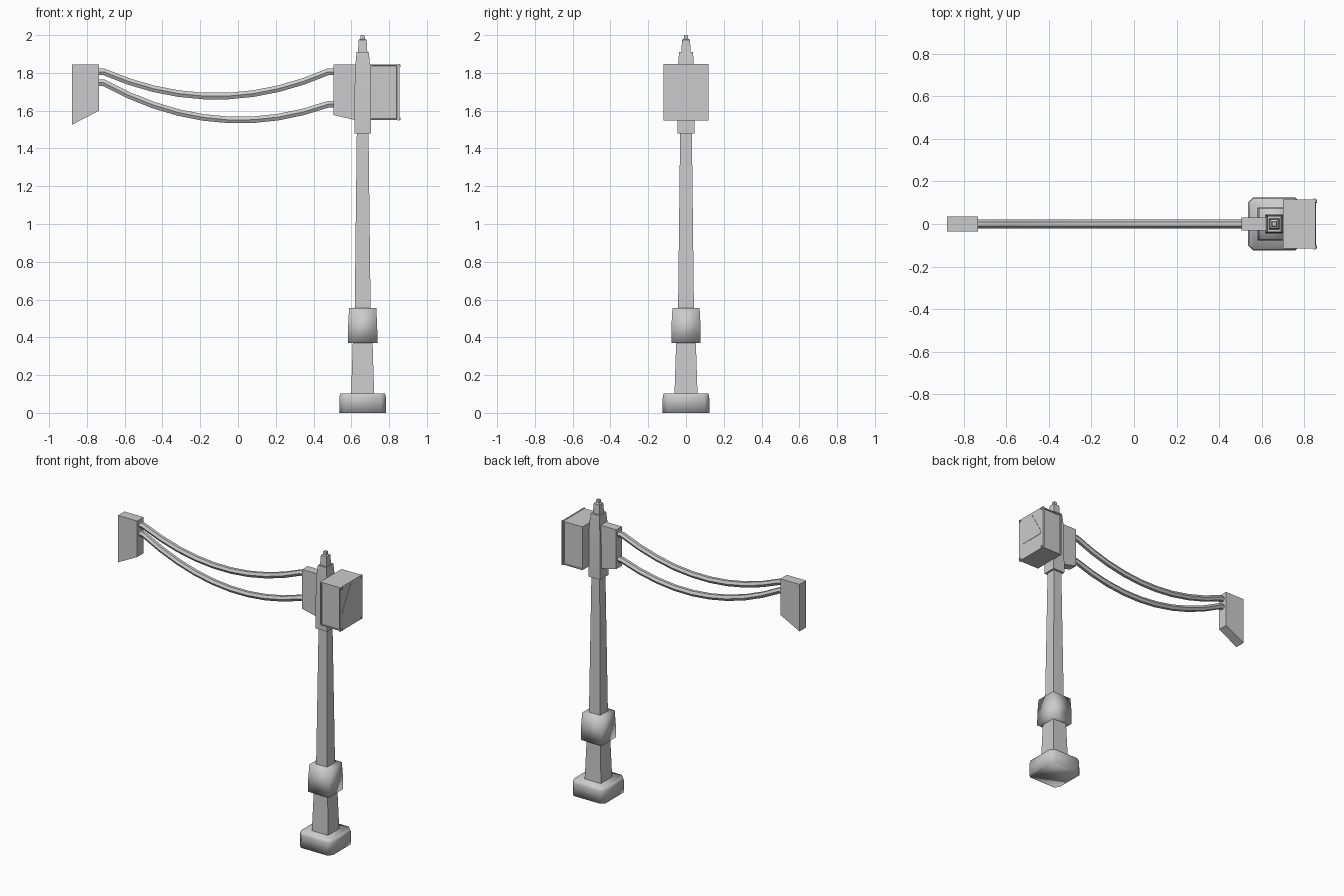
import bpy, bmesh, math
from mathutils import Vector

if "Cube" in bpy.data.objects:
    bpy.data.objects.remove(bpy.data.objects["Cube"], do_unlink=True)

GREY = (0.6, 0.6, 0.6, 1)
metal = bpy.data.materials.new("painted grey metal")
metal.use_nodes = True
metal.diffuse_color = GREY
metal.node_tree.nodes["Principled BSDF"].inputs["Base Color"].default_value = GREY

POLE_X = 0.66


def finish(name, bm, smooth=None):
    bmesh.ops.recalc_face_normals(bm, faces=bm.faces)
    mesh = bpy.data.meshes.new(name)
    bm.to_mesh(mesh)
    bm.free()
    mesh.materials.append(metal)
    obj = bpy.data.objects.new(name, mesh)
    bpy.context.collection.objects.link(obj)
    if smooth:
        bpy.ops.object.select_all(action="DESELECT")
        obj.select_set(True)
        bpy.context.view_layer.objects.active = obj
        bpy.ops.object.shade_smooth_by_angle(angle=math.radians(smooth))
    return obj


def loft(bm, rings):
    """Skin a list of equal-sized point rings and cap both ends."""
    rows = [[bm.verts.new(p) for p in ring] for ring in rings]
    n = len(rows[0])
    for a, b in zip(rows, rows[1:]):
        for i in range(n):
            j = (i + 1) % n
            bm.faces.new((a[i], a[j], b[j], b[i]))
    bm.faces.new(rows[0][::-1])
    bm.faces.new(rows[-1])


def square_ring(hx, hy, z, cut=0):
    """Square around the pole axis, optionally with cut corners."""
    if cut:
        pts = []
        for sx, sy in ((1, 1), (-1, 1), (-1, -1), (1, -1)):
            pair = [(sx * hx, sy * (hy - cut)), (sx * (hx - cut), sy * hy)]
            pts += pair if sx == sy else pair[::-1]
    else:
        pts = [(hx, hy), (-hx, hy), (-hx, -hy), (hx, -hy)]
    return [(POLE_X + x, y, z) for x, y in pts]


def pole_part(name, levels, cut=0, smooth=None):
    bm = bmesh.new()
    loft(bm, [square_ring(hx, hy, z, cut) for hx, hy, z in levels])
    return finish(name, bm, smooth)


def plate_xz(name, outline, half_width):
    """Side outline in x and z, extruded across y."""
    bm = bmesh.new()
    loft(bm, [[(x, y, z) for x, z in outline] for y in (-half_width, half_width)])
    return finish(name, bm)


def plate_yz(name, outline, x0, x1):
    bm = bmesh.new()
    loft(bm, [[(x, y, z) for y, z in outline] for x in (x0, x1)])
    return finish(name, bm)


# Pole, from the foot up to the finial
pole_part("base_block", [(.124, .124, 0), (.123, .123, .085), (.118, .118, .103)], .025, 95)
pole_part("lower_post", [(.061, .061, .10), (.052, .052, .38)])
pole_part("collar", [(.078, .078, .37), (.077, .077, .46), (.072, .072, .555)], 0, 95)
pole_part("shaft", [(.042, .042, .55), (.031, .031, 1.49)])
pole_part("sleeve", [(.044, .045, 1.48), (.043, .045, 1.70), (.039, .042, 1.84), (.032, .037, 1.91)], 0, 30)
pole_part("finial", [(.025, .025, 1.905), (.021, .021, 1.975), (.012, .012, 1.98), (.010, .010, 2.0)])

# Brackets that hold the two hanging arms
plate_xz("pole_bracket", [(.505, 1.845), (.63, 1.845), (.63, 1.548), (.505, 1.577)], .03)
plate_xz("end_bracket", [(-.88, 1.845), (-.735, 1.845), (-.735, 1.60), (-.88, 1.525)], .035)


# Six-sided sagging arms with a short level stub at each end
def arm(name, z_left, z_right, sag, steps=9, radius=.02):
    left, right = -.712, .478
    path = [Vector((-.75, 0, z_left))]
    for i in range(steps + 1):
        t = i / steps
        z = z_left + (z_right - z_left) * t - sag * 4 * t * (1 - t)
        path.append(Vector((left + (right - left) * t, 0, z)))
    path.append(Vector((.52, 0, z_right)))
    rings = []
    for i, p in enumerate(path):
        d = (path[min(i + 1, len(path) - 1)] - path[max(i - 1, 0)]).normalized()
        up = Vector((-d.z, 0, d.x))
        angles = [k * math.pi / 3 for k in range(6)]
        rings.append([p + Vector((0, radius * math.cos(a), 0)) + up * radius * math.sin(a)
                      for a in angles])
    bm = bmesh.new()
    loft(bm, rings)
    return finish(name, bm, 40)


arm("upper_arm", 1.806, 1.806, .13)
arm("lower_arm", 1.748, 1.634, .135)

# Signal box with recessed panels on its front and back
bm = bmesh.new()
y, z0, z1 = .115, 1.55, 1.845
loft(bm, [[(x, -y, z0), (x, y, z0), (x, y, z1), (x, -y, z1)] for x in (.70, .848)])
bm.normal_update()
sides = [f for f in bm.faces if abs(f.normal.y) > .9]
bmesh.ops.recalc_face_normals(bm, faces=bm.faces)
bmesh.ops.inset_individual(bm, faces=sides, thickness=.01, depth=0)
bmesh.ops.inset_individual(bm, faces=sides, thickness=.001, depth=-.006)
finish("signal_box", bm)

# Cover plate, warning triangle and corner bolts on the outer side
plate_yz("cover_plate", [(-.12, 1.548), (.12, 1.548), (.12, 1.847), (-.12, 1.847)], .845, .854)
half = [(.088, 1.657), (.10, 1.673), (.012, 1.828)]
plate_yz("warning_triangle", half + [(-a, b) for a, b in reversed(half)], .853, .856)
for side, sy in (("left", 1), ("right", -1)):
    for level, z in (("upper", 1.837), ("lower", 1.558)):
        ring = [(sy * .107 + .008 * math.cos(k * math.pi / 3), z + .008 * math.sin(k * math.pi / 3))
                for k in range(6)]
        plate_yz(f"{level}_{side}_bolt", ring, .853, .86)
